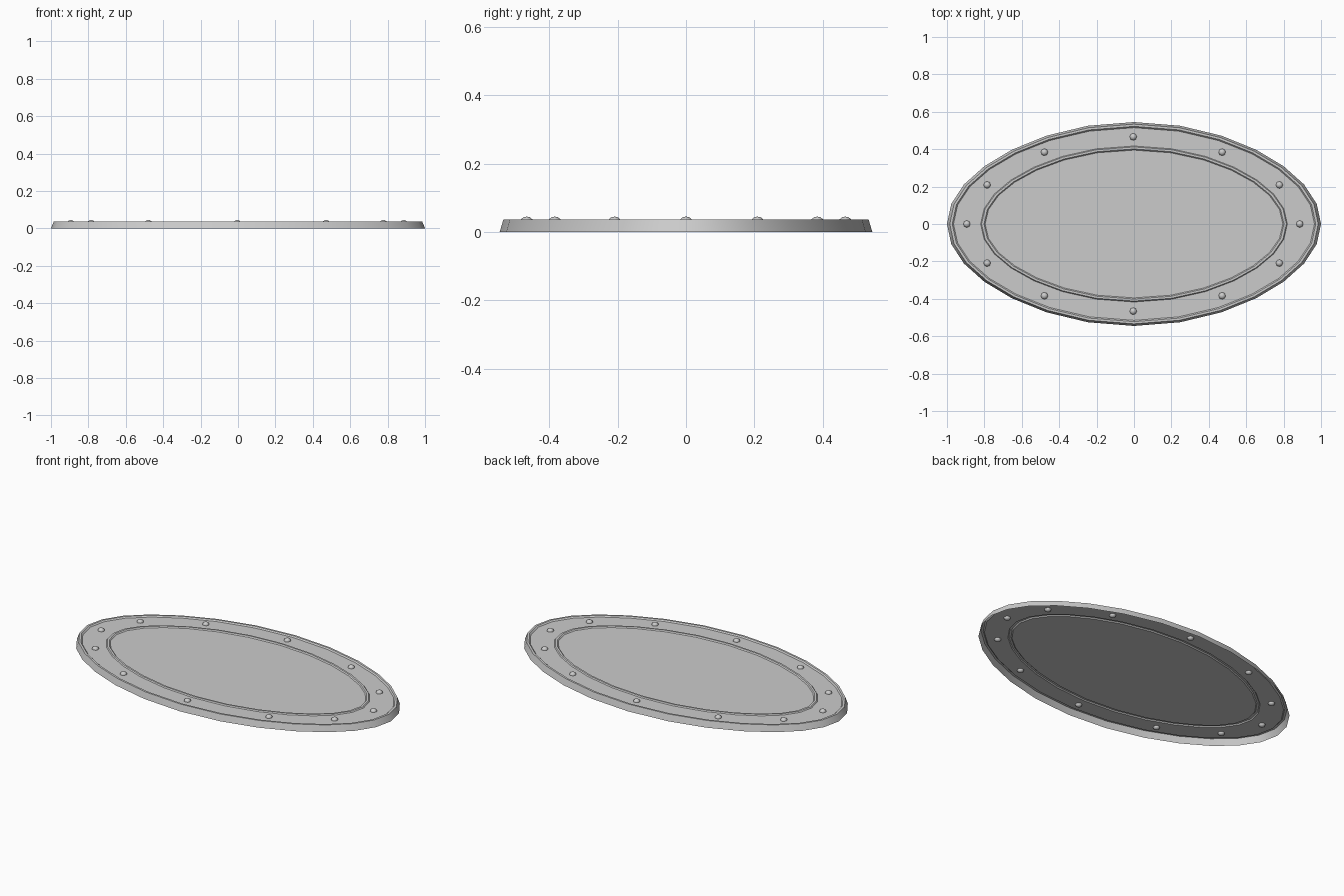
import bpy, bmesh
from math import sin, cos, pi, radians

cube = bpy.data.objects.get("Cube")
if cube:
    bpy.data.objects.remove(cube, do_unlink=True)

grey = bpy.data.materials.new("plain grey metal")
grey.use_nodes = True
colour = (0.6, 0.6, 0.6, 1)
grey.diffuse_color = colour
grey.node_tree.nodes["Principled BSDF"].inputs["Base Color"].default_value = colour

SIDES = 28


def oval(a, b, t):
    """Point on a slightly slimmed ellipse."""
    t -= radians(3.4) * sin(2 * t)
    r = 1 - 0.022 * sin(2 * t) ** 2
    return a * r * cos(t), b * r * sin(t)


def finish(bm, name, angle):
    mesh = bpy.data.meshes.new(name)
    bm.to_mesh(mesh)
    bm.free()
    mesh.materials.append(grey)
    obj = bpy.data.objects.new(name, mesh)
    bpy.context.collection.objects.link(obj)
    bpy.ops.object.select_all(action='DESELECT')
    obj.select_set(True)
    bpy.context.view_layer.objects.active = obj
    bpy.ops.object.shade_smooth_by_angle(angle=radians(angle))
    return obj


# Pressed sheet plate, open below: skirt, rim lip, flange, bead, centre panel
profile = [
    (1.0, 0.545, 0), (0.985, 0.534, 0.037),
    (0.972, 0.522, 0.037), (0.965, 0.515, 0.03),
    (0.82, 0.417, 0.03), (0.815, 0.412, 0.036),
    (0.802, 0.401, 0.036), (0.796, 0.395, 0.03),
]
bm = bmesh.new()
rings = [[bm.verts.new((*oval(a, b, 2 * pi * i / SIDES), z)) for i in range(SIDES)]
         for a, b, z in profile]
for low, high in zip(rings, rings[1:]):
    for i in range(SIDES):
        j = (i + 1) % SIDES
        bm.faces.new((low[i], low[j], high[j], high[i]))
bm.faces.new(rings[-1])
finish(bm, "oval_plate", 30)

# Twelve small domed rivets around the flange
bm = bmesh.new()
for i in range(12):
    x, y = oval(0.89, 0.466, 2 * pi * i / 12)
    made = bmesh.ops.create_uvsphere(bm, u_segments=8, v_segments=6, radius=0.019)
    for v in made["verts"]:
        v.co.z *= 0.8
        v.co.x += x - 0.004
        v.co.y += y
        v.co.z += 0.03
finish(bm, "rivets", 60)
